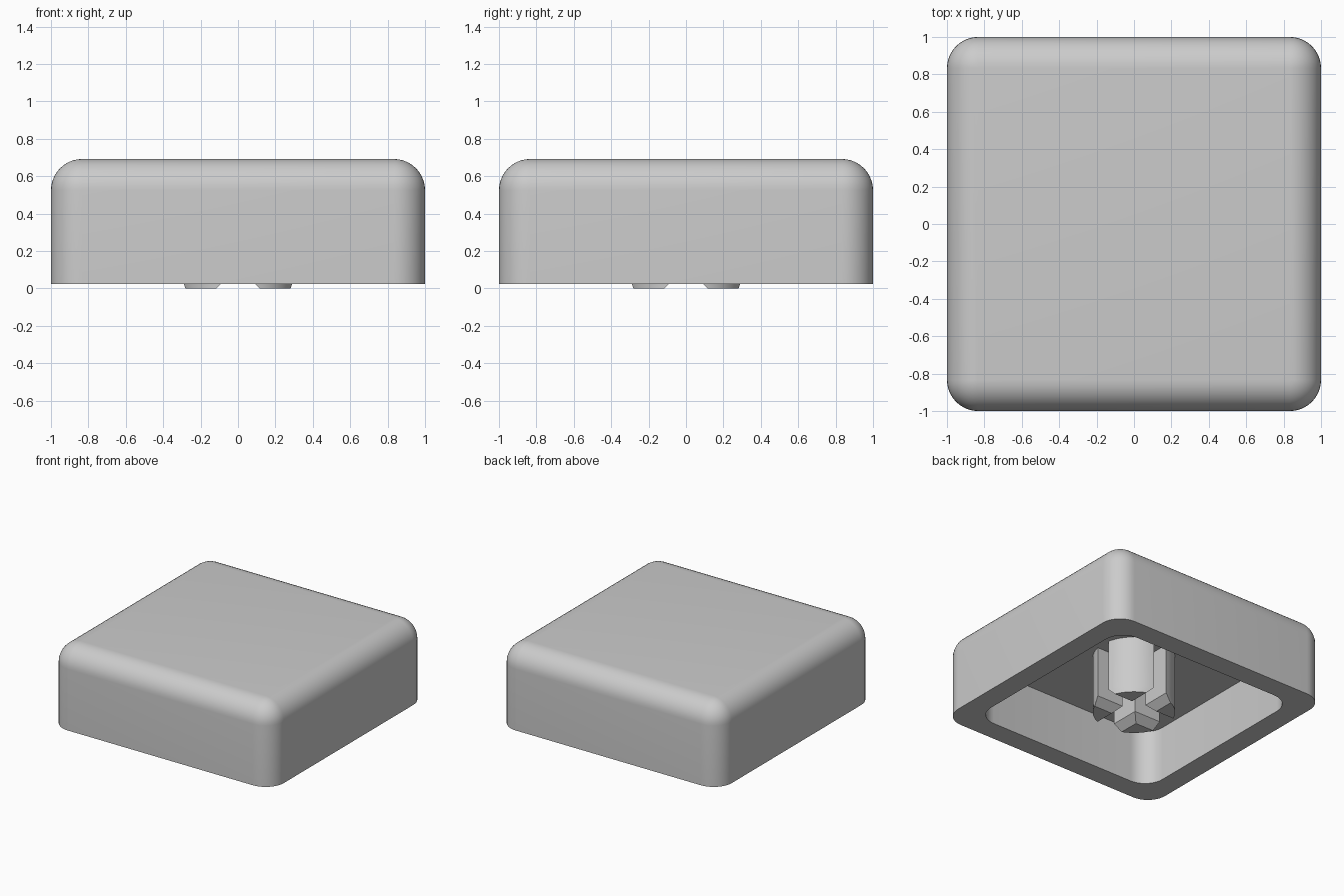
import bpy, bmesh
from math import sin, cos, pi, asin, sqrt
from mathutils import Matrix

cube = bpy.data.objects.get("Cube")
if cube:
    bpy.data.objects.remove(cube, do_unlink=True)

BASE, TOP, CEILING = 0.025, 0.692, 0.468   # rim, top face and cavity ceiling heights
ROUND = 0.167                              # rounding of body edges
INNER = 0.827                              # half width of the cavity
STEM_R = 0.305
SLOT, MOUTH, LEAD = 0.06, 0.117, 0.057     # slot half width, chamfered half width, chamfer height
SEG = 10

grey = bpy.data.materials.new("light grey plastic")
grey.use_nodes = True
grey.diffuse_color = (0.6, 0.6, 0.6, 1)
grey.node_tree.nodes["Principled BSDF"].inputs["Base Color"].default_value = (0.6, 0.6, 0.6, 1)


def rounded_square(half, radius, z):
    """Ring of points around a square with rounded corners."""
    ring = []
    c = half - radius
    for corner, (sx, sy) in enumerate([(1, 1), (-1, 1), (-1, -1), (1, -1)]):
        for i in range(SEG + 1):
            a = (corner + i / SEG) * pi / 2
            ring.append((sx * c + radius * cos(a), sy * c + radius * sin(a), z))
    return ring


def quadrant(h, z):
    """Quarter of a disc, set back by h from both axes."""
    a0 = asin(h / STEM_R)
    ring = [(h, h, z)]
    for i in range(SEG + 1):
        a = a0 + (pi / 2 - 2 * a0) * i / SEG
        ring.append((STEM_R * cos(a), STEM_R * sin(a), z))
    return ring


def loft(bm, rings):
    """Skin rings of equal length and cap both ends."""
    loops = [[bm.verts.new(p) for p in ring] for ring in rings]
    n = len(loops[0])
    for a, b in zip(loops, loops[1:]):
        for i in range(n):
            j = (i + 1) % n
            bm.faces.new((a[i], a[j], b[j], b[i]))
    bm.faces.new(loops[0][::-1])
    bm.faces.new(loops[-1])


def finish(name, bm):
    bmesh.ops.remove_doubles(bm, verts=bm.verts, dist=0.0005)
    bmesh.ops.recalc_face_normals(bm, faces=bm.faces)
    mesh = bpy.data.meshes.new(name)
    bm.to_mesh(mesh)
    bm.free()
    mesh.materials.append(grey)
    obj = bpy.data.objects.new(name, mesh)
    bpy.context.collection.objects.link(obj)
    bpy.ops.object.select_all(action='DESELECT')
    obj.select_set(True)
    bpy.context.view_layer.objects.active = obj
    bpy.ops.object.shade_smooth_by_angle(angle=pi / 6)
    return obj


# Hollow cap: cavity ceiling, inner wall, rim, outer wall, rounded top
bm = bmesh.new()
rings = [rounded_square(INNER, ROUND, CEILING),
         rounded_square(INNER, ROUND, BASE),
         rounded_square(1, ROUND, BASE)]
for i in range(SEG + 1):
    t = i / SEG * pi / 2
    r = ROUND * cos(t)
    rings.append(rounded_square(1 - ROUND + r, r, TOP - ROUND + ROUND * sin(t)))
loft(bm, rings)
finish("cap_shell", bm)

# Round stem split by a cross slot into four chamfered posts
for k, side in enumerate(["back_left", "back_right", "front_right", "front_left"]):
    bm = bmesh.new()
    loft(bm, [quadrant(MOUTH, 0), quadrant(SLOT, LEAD), quadrant(SLOT, CEILING + 0.01)])
    bmesh.ops.transform(bm, matrix=Matrix.Rotation(k * pi / 2, 4, 'Z'), verts=bm.verts)
    finish("stem_post_" + side, bm)
